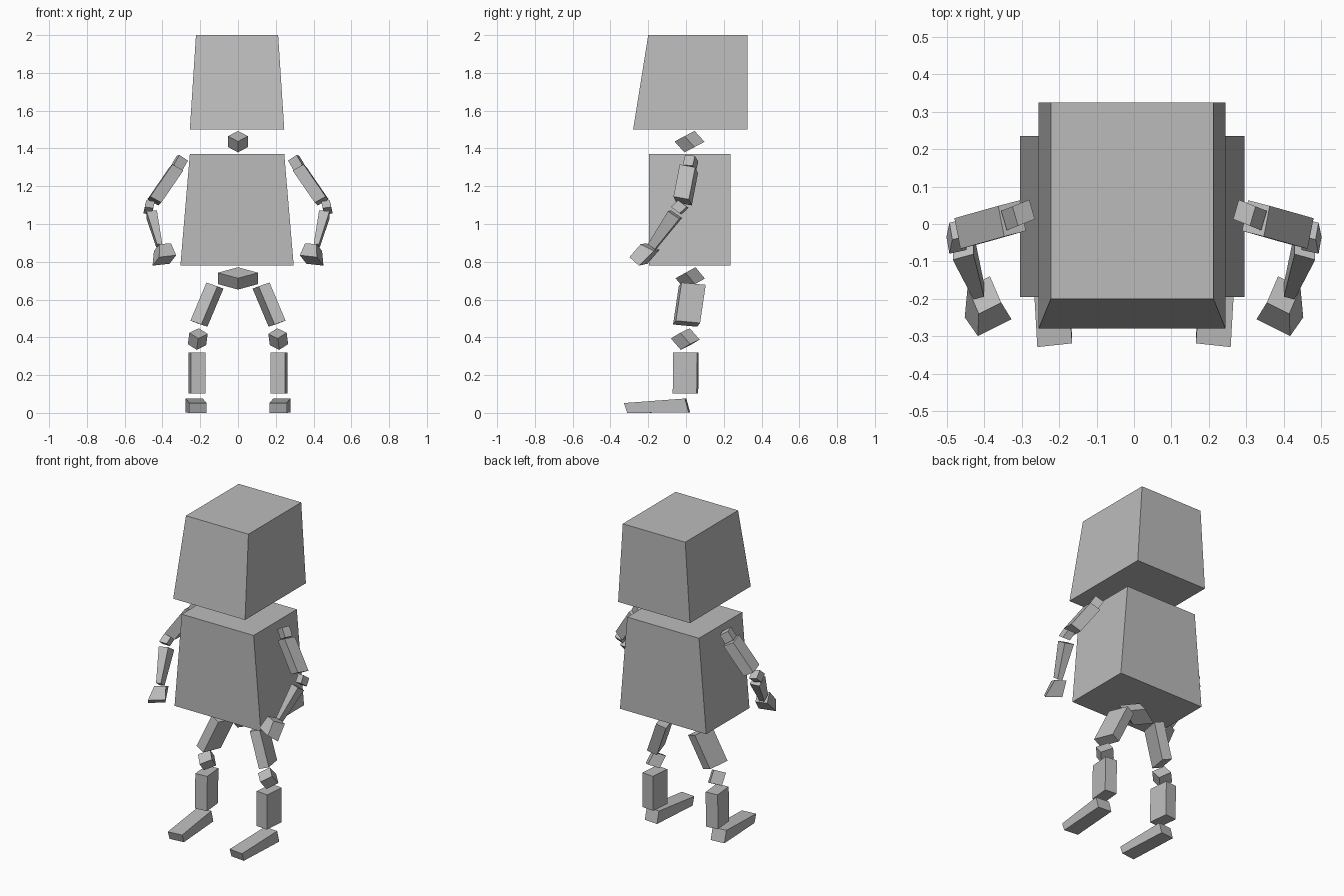
import bpy
import bmesh
from mathutils import Vector

if "Cube" in bpy.data.objects:
    bpy.data.objects.remove(bpy.data.objects["Cube"], do_unlink=True)

GREY = (0.5, 0.5, 0.5, 1)
mat = bpy.data.materials.new("plain grey")
mat.use_nodes = True
mat.diffuse_color = GREY
mat.node_tree.nodes["Principled BSDF"].inputs["Base Color"].default_value = GREY


def block(name, start, end, mirror=1):
    """Six-sided block between two sections, each given as (centre, edge u, edge v)."""
    bm = bmesh.new()
    rings = []
    for section in (start, end):
        c, u, v = (Vector((p[0] * mirror, p[1], p[2])) for p in section)
        rings.append([bm.verts.new(c + u * s / 2 + v * t / 2)
                      for s, t in ((-1, -1), (1, -1), (1, 1), (-1, 1))])
    a, b = rings
    bm.faces.new(a)
    bm.faces.new(b)
    for i in range(4):
        j = (i + 1) % 4
        bm.faces.new((a[i], a[j], b[j], b[i]))
    bmesh.ops.recalc_face_normals(bm, faces=bm.faces)
    mesh = bpy.data.meshes.new(name)
    bm.to_mesh(mesh)
    bm.free()
    mesh.materials.append(mat)
    obj = bpy.data.objects.new(name, mesh)
    bpy.context.collection.objects.link(obj)


def limb(name, top, bottom, u, v, mirror=1):
    """Block with the same cross-section at both ends."""
    block(name, (top, u, v), (bottom, u, v), mirror)


# Head and torso, tapering upward
block("head", ((-.005, .0225, 1.5), (.5, 0, 0), (0, .605, 0)),
      ((-.005, .0625, 2), (.435, 0, 0), (0, .525, 0)))
block("torso", ((-.005, .02, .78), (.6, 0, 0), (0, .43, 0)),
      ((-.005, .02, 1.37), (.5, 0, 0), (0, .43, 0)))

# Tilted diamond joints for the neck and hips
limb("neck", (0, -.0075, 1.465), (0, .045, 1.407), (.052, .053, .028), (-.052, .053, .028))
limb("pelvis", (0, -.0025, .742), (0, .047, .682), (.107, .053, .029), (-.107, .053, .029))

# Paired arms and legs
for side, m in (("right", 1), ("left", -1)):
    limb(side + "_shoulder", (-.295, .03, 1.348), (-.325, .018, 1.296),
         (.045, .018, -.03), (-.015, .052, -.005), m)
    limb(side + "_upper_arm", (-.326, .015, 1.292), (-.443, -.018, 1.122),
         (.058, .015, -.032), (-.016, .082, -.015), m)
    limb(side + "_elbow", (-.467, -.014, 1.106), (-.475, -.052, 1.07),
         (.045, .01, -.006), (-.008, .045, -.034), m)
    block(side + "_forearm", ((-.457, -.058, 1.05), (.055, .015, .005), (0, .06, -.04)),
          ((-.415, -.18, .88), (.028, .008, 0), (0, .036, -.028)), m)
    block(side + "_hand", ((-.4, -.19, .878), (.06, .03, .005), (-.03, .07, -.035)),
          ((-.39, -.252, .807), (.09, .045, .01), (-.035, .05, -.045)), m)
    limb(side + "_thigh", (-.122, .033, .674), (-.207, .003, .472),
         (.058, -.015, -.02), (.032, .128, -.012), m)
    limb(side + "_knee", (-.209, -.03, .421), (-.217, .022, .361),
         (-.047, .05, .03), (.05, .05, .024), m)
    limb(side + "_shin", (-.217, 0, .32), (-.217, -.003, .102),
         (.078, .008, 0), (-.012, .127, 0), m)
    block(side + "_foot", ((-.232, .008, .039), (.09, .008, 0), (0, -.02, .074)),
          ((-.212, -.315, .026), (.093, .01, 0), (0, -.018, .052)), m)
